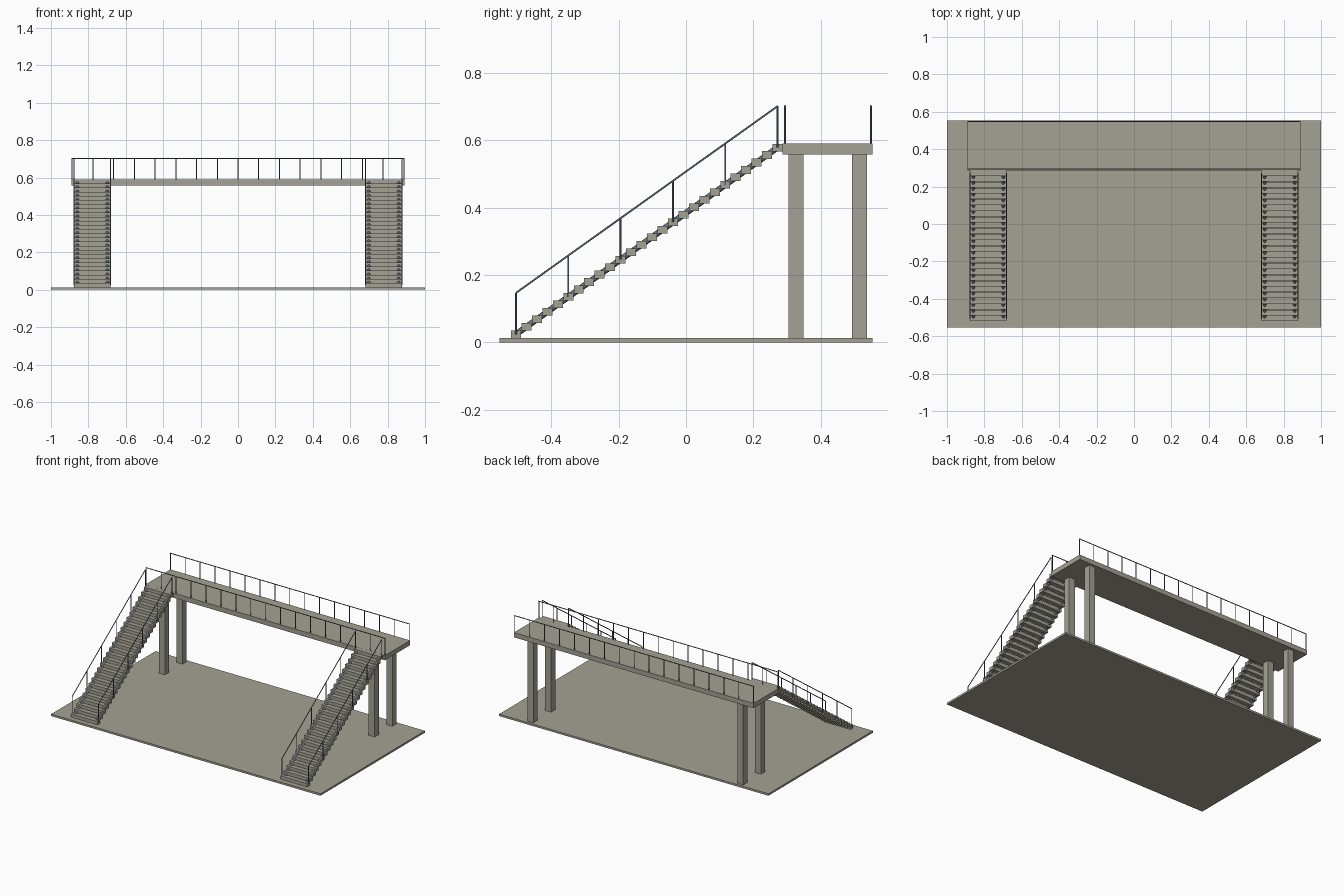
import bpy, bmesh
from mathutils import Vector, Matrix

if "Cube" in bpy.data.objects:
    bpy.data.objects.remove(bpy.data.objects["Cube"])


def material(name, rgb):
    m = bpy.data.materials.new(name)
    m.diffuse_color = (*rgb, 1)
    m.use_nodes = True
    m.node_tree.nodes["Principled BSDF"].inputs["Base Color"].default_value = m.diffuse_color
    return m


CONCRETE = material("warm_grey_concrete", (0.375, 0.358, 0.295))
STEEL = material("blue_grey_steel", (0.12, 0.16, 0.20))


def add_box(bm, x, y, z):
    """Box from (min, max) ranges."""
    size = Matrix.Diagonal((x[1] - x[0], y[1] - y[0], z[1] - z[0], 1))
    mid = Matrix.Translation((sum(x) / 2, sum(y) / 2, sum(z) / 2))
    bmesh.ops.create_cube(bm, size=1, matrix=mid @ size)


def add_tube(bm, p, q, r, sides=16):
    """Capped round bar between two points."""
    p, q = Vector(p), Vector(q)
    d = q - p
    m = Matrix.Translation((p + q) / 2) @ d.to_track_quat('Z', 'Y').to_matrix().to_4x4()
    bmesh.ops.create_cone(bm, cap_ends=True, segments=sides, radius1=r, radius2=r,
                          depth=d.length, matrix=m)


def finish(bm, name, mat, smooth=False):
    me = bpy.data.meshes.new(name)
    bm.to_mesh(me)
    bm.free()
    me.materials.append(mat)
    ob = bpy.data.objects.new(name, me)
    bpy.context.collection.objects.link(ob)
    if smooth:
        bpy.context.view_layer.objects.active = ob
        ob.select_set(True)
        bpy.ops.object.shade_smooth_by_angle()
        ob.select_set(False)
    return ob


# Base slab and bridge deck
bm = bmesh.new()
add_box(bm, (-1, 1), (-0.554, 0.554), (0, 0.013))
finish(bm, "base_slab", CONCRETE)
bm = bmesh.new()
add_box(bm, (-0.89, 0.89), (0.287, 0.554), (0.558, 0.59))
finish(bm, "bridge_deck", CONCRETE)

# Guard rails along both long edges of the deck
RAIL_R = 0.0027
for name, y in (("front_guard_rail", 0.294), ("back_guard_rail", 0.549)):
    bm = bmesh.new()
    for i in range(17):
        x = -0.887 + i * 1.774 / 16
        add_tube(bm, (x, y, 0.585), (x, y, 0.702), RAIL_R)
    add_tube(bm, (-0.89, y, 0.702), (0.89, y, 0.702), RAIL_R)
    finish(bm, name, STEEL, True)

# Each end: two columns and one flight of stairs
STEPS = 26
STAIR_X = 0.779


def step_pos(i):
    """Centre of step i in y and z."""
    t = i / (STEPS - 1)
    return -0.505 + 0.777 * t, 0.024 + 0.5545 * t


for side, s in (("left", -1), ("right", 1)):
    cx = s * STAIR_X
    bm = bmesh.new()
    for y in (0.327, 0.515):
        add_box(bm, (cx - 0.022, cx + 0.022), (y - 0.022, y + 0.022), (0.013, 0.56))
    finish(bm, side + "_columns", CONCRETE)

    bm = bmesh.new()
    for i in range(STEPS):
        y, z = step_pos(i)
        add_box(bm, (cx - 0.0985, cx + 0.0985), (y - 0.0148, y + 0.0148),
                (z - 0.0113, z + 0.0113))
    finish(bm, side + "_stair_steps", CONCRETE)

    # Sloping round stringers running through the steps
    (y0, z0), (y1, z1) = step_pos(0), step_pos(STEPS - 1)
    bm = bmesh.new()
    for x in (cx - 0.08, cx + 0.08):
        add_tube(bm, (x, y0, z0), (x, y1, z1), 0.009)
    finish(bm, side + "_stair_stringers", STEEL, True)

    # Handrails with a post on every fifth step
    bm = bmesh.new()
    for x in (cx - 0.098, cx + 0.098):
        for i in range(0, STEPS, 5):
            y, z = step_pos(i)
            add_tube(bm, (x, y, z), (x, y, z + 0.123), RAIL_R)
        add_tube(bm, (x, y0, z0 + 0.123), (x, y1, z1 + 0.123), RAIL_R)
    finish(bm, side + "_stair_handrails", STEEL, True)
